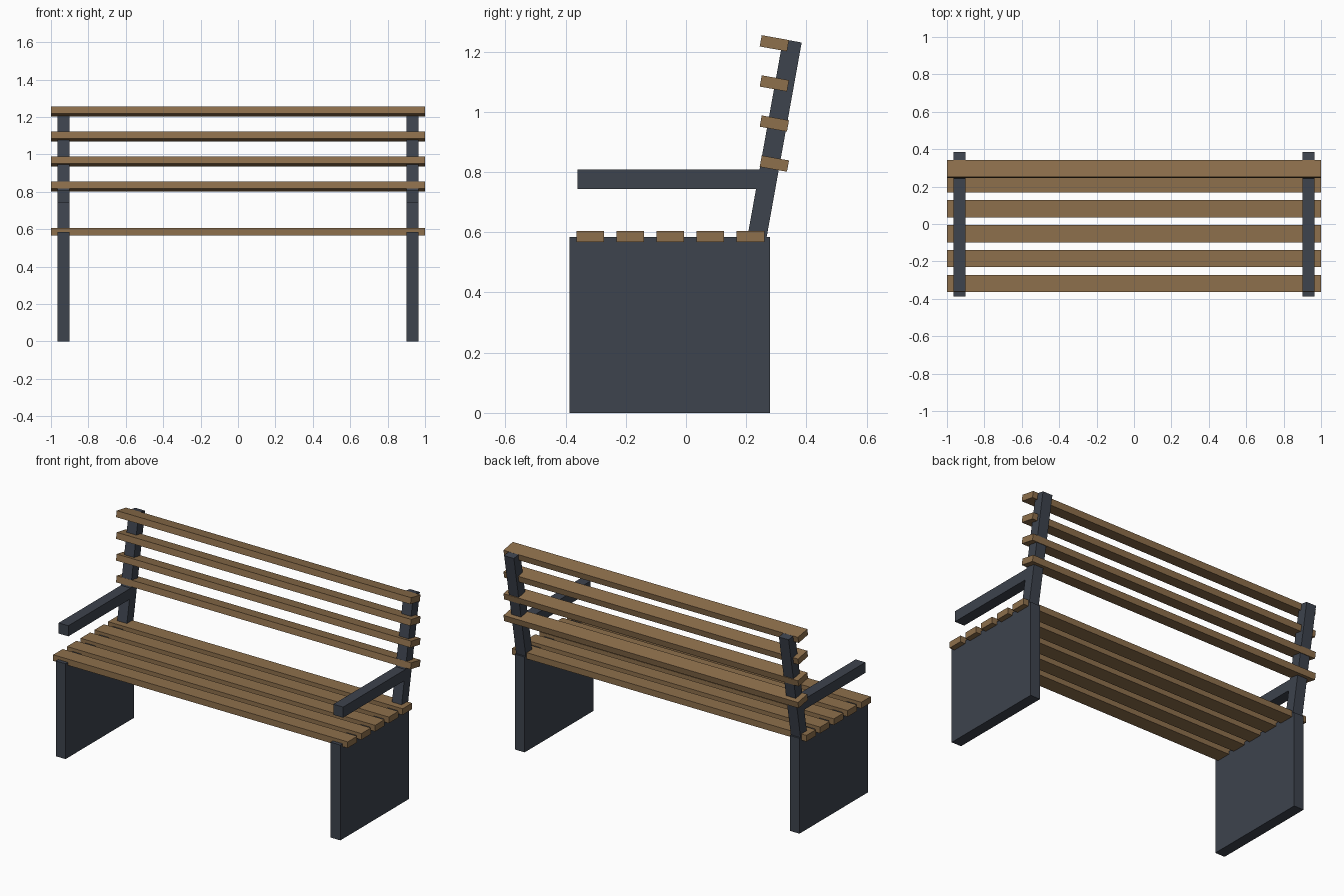
import bpy
import bmesh
import math
from mathutils import Matrix, Vector

if "Cube" in bpy.data.objects:
    bpy.data.objects.remove(bpy.data.objects["Cube"])


def material(name, rgb):
    m = bpy.data.materials.new(name)
    m.diffuse_color = (*rgb, 1.0)
    m.use_nodes = True
    m.node_tree.nodes["Principled BSDF"].inputs["Base Color"].default_value = m.diffuse_color
    return m


WOOD = material("brown wood", (0.27, 0.16, 0.072))
METAL = material("dark slate metal", (0.047, 0.056, 0.075))
TILT = math.radians(-10.2)   # backrest leans backwards


def box(name, center, size, mat, tilt=0.0):
    """Box of the given size, tilted about the x axis."""
    bm = bmesh.new()
    bmesh.ops.create_cube(bm, size=1.0, matrix=Matrix.Diagonal((*size, 1.0)))
    mesh = bpy.data.meshes.new(name)
    bm.to_mesh(mesh)
    bm.free()
    mesh.materials.append(mat)
    obj = bpy.data.objects.new(name, mesh)
    obj.location = center
    obj.rotation_euler.x = tilt
    bpy.context.collection.objects.link(obj)
    return obj


# Seat slats
for i in range(5):
    box(f"seat_slat_{i + 1}", (0, -0.318 + 0.133 * i, 0.586),
        (2.0, 0.092, 0.038), WOOD)

# Backrest slats
for i in range(4):
    box(f"back_slat_{i + 1}", (0, 0.2935, 0.828 + 0.1333 * i),
        (2.0, 0.092, 0.038), WOOD, TILT)

# Side frames: leg panel, leaning post and armrest on each end
post_bottom, post_top = Vector((0, 0.234, 0.572)), Vector((0, 0.353, 1.236))
post_mid = (post_bottom + post_top) / 2
post_len = (post_top - post_bottom).length
for side, x in (("left", -0.933), ("right", 0.933)):
    box(f"{side}_leg_panel", (x, -0.054, 0.2925), (0.066, 0.666, 0.585), METAL)
    box(f"{side}_back_post", (x, post_mid.y, post_mid.z),
        (0.066, 0.063, post_len), METAL, TILT)
    box(f"{side}_armrest", (x, -0.045, 0.7755), (0.066, 0.63, 0.065), METAL)
